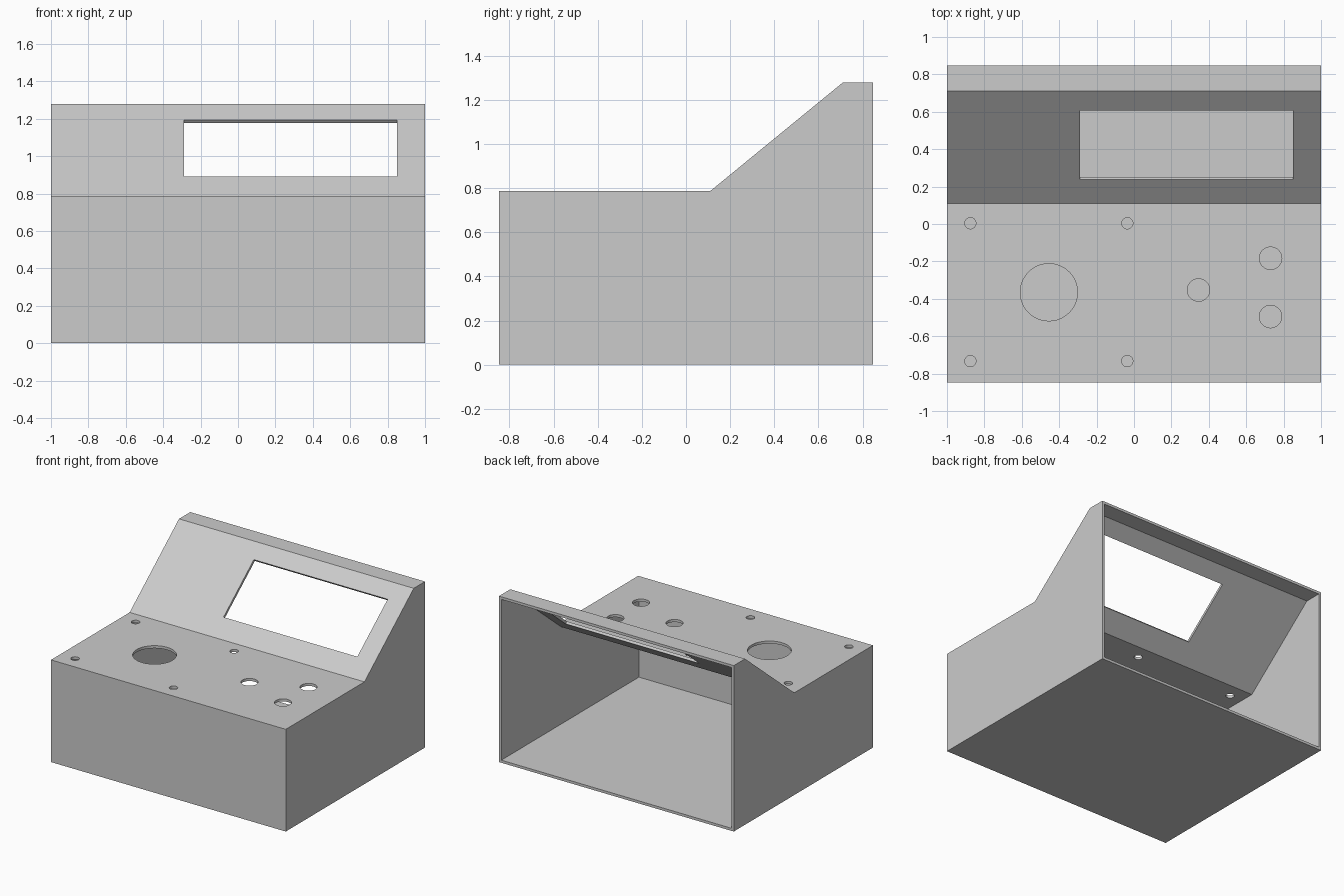
import bpy, bmesh, math
from mathutils import Vector, Matrix

cube = bpy.data.objects.get("Cube")
if cube:
    bpy.data.objects.remove(cube, do_unlink=True)

# Main sizes
HALF_X, HALF_Y, WALL = 1.0, 0.847, 0.02
DECK_Z, TOP_Z = 0.787, 1.278
SLOPE_LOW, SLOPE_HIGH = 0.11, 0.71
tilt = math.atan2(TOP_Z - DECK_Z, SLOPE_HIGH - SLOPE_LOW)

grey = bpy.data.materials.new("light grey plastic")
grey.use_nodes = True
colour = (0.6, 0.6, 0.6, 1)
grey.diffuse_color = colour
grey.node_tree.nodes["Principled BSDF"].inputs["Base Color"].default_value = colour


def finish(name, bm):
    bmesh.ops.recalc_face_normals(bm, faces=bm.faces)
    mesh = bpy.data.meshes.new(name)
    bm.to_mesh(mesh)
    bm.free()
    mesh.materials.append(grey)
    obj = bpy.data.objects.new(name, mesh)
    bpy.context.collection.objects.link(obj)
    return obj


def side_prism(name, profile, half_width):
    """Extrude a (y, z) side profile across the width."""
    bm = bmesh.new()
    face = bm.faces.new([bm.verts.new((-half_width, y, z)) for y, z in profile])
    new = bmesh.ops.extrude_face_region(bm, geom=[face])["geom"]
    bmesh.ops.translate(bm, vec=(2 * half_width, 0, 0),
                        verts=[v for v in new if isinstance(v, bmesh.types.BMVert)])
    return finish(name, bm)


def cut(target, cutter):
    """Subtract a cutter, then remove it."""
    mod = target.modifiers.new("cut", "BOOLEAN")
    mod.operation, mod.solver, mod.object = "DIFFERENCE", "EXACT", cutter
    bpy.context.view_layer.objects.active = target
    bpy.ops.object.modifier_apply(modifier=mod.name)
    bpy.data.objects.remove(cutter, do_unlink=True)


def case_profile(inset, back):
    """Console side outline, moved inwards by a wall thickness."""
    shift = inset * math.tan(tilt / 2)
    return [(-HALF_Y + inset, inset), (back, inset), (back, TOP_Z - inset),
            (SLOPE_HIGH + shift, TOP_Z - inset), (SLOPE_LOW + shift, DECK_Z - inset),
            (-HALF_Y + inset, DECK_Z - inset)]


# Hollow console, open at the back
case = side_prism("console_case", case_profile(0, HALF_Y), HALF_X)
cut(case, side_prism("cavity_cutter", case_profile(WALL, HALF_Y + 0.1), HALF_X - WALL))

# Display window, cut square to the sloping panel
low, high = 0.238, 0.607
mid = (low + high) / 2
mid_z = DECK_Z + (mid - SLOPE_LOW) * math.tan(tilt)
bm = bmesh.new()
bmesh.ops.create_cube(bm, size=1, matrix=Matrix.Translation((0.28, mid, mid_z))
                      @ Matrix.Rotation(tilt, 4, "X")
                      @ Matrix.Diagonal((1.14, (high - low) / math.cos(tilt), 0.12, 1)))
cut(case, finish("window_cutter", bm))

# Speaker, button and screw holes in the flat deck
holes = [(-0.455, -0.365, 0.153), (0.345, -0.353, 0.06),
         (0.73, -0.183, 0.06), (0.73, -0.495, 0.06)]
holes += [(x, y, 0.03) for x in (-0.875, -0.036) for y in (0.004, -0.733)]
for x, y, radius in holes:
    bm = bmesh.new()
    bmesh.ops.create_cone(bm, cap_ends=True, segments=48, radius1=radius, radius2=radius,
                          depth=0.12, matrix=Matrix.Translation((x, y, DECK_Z)))
    cut(case, finish("hole_cutter", bm))

# Smooth hole walls with crisp edges
bpy.ops.object.select_all(action="DESELECT")
case.select_set(True)
bpy.context.view_layer.objects.active = case
bpy.ops.object.shade_smooth_by_angle(angle=math.radians(30))
